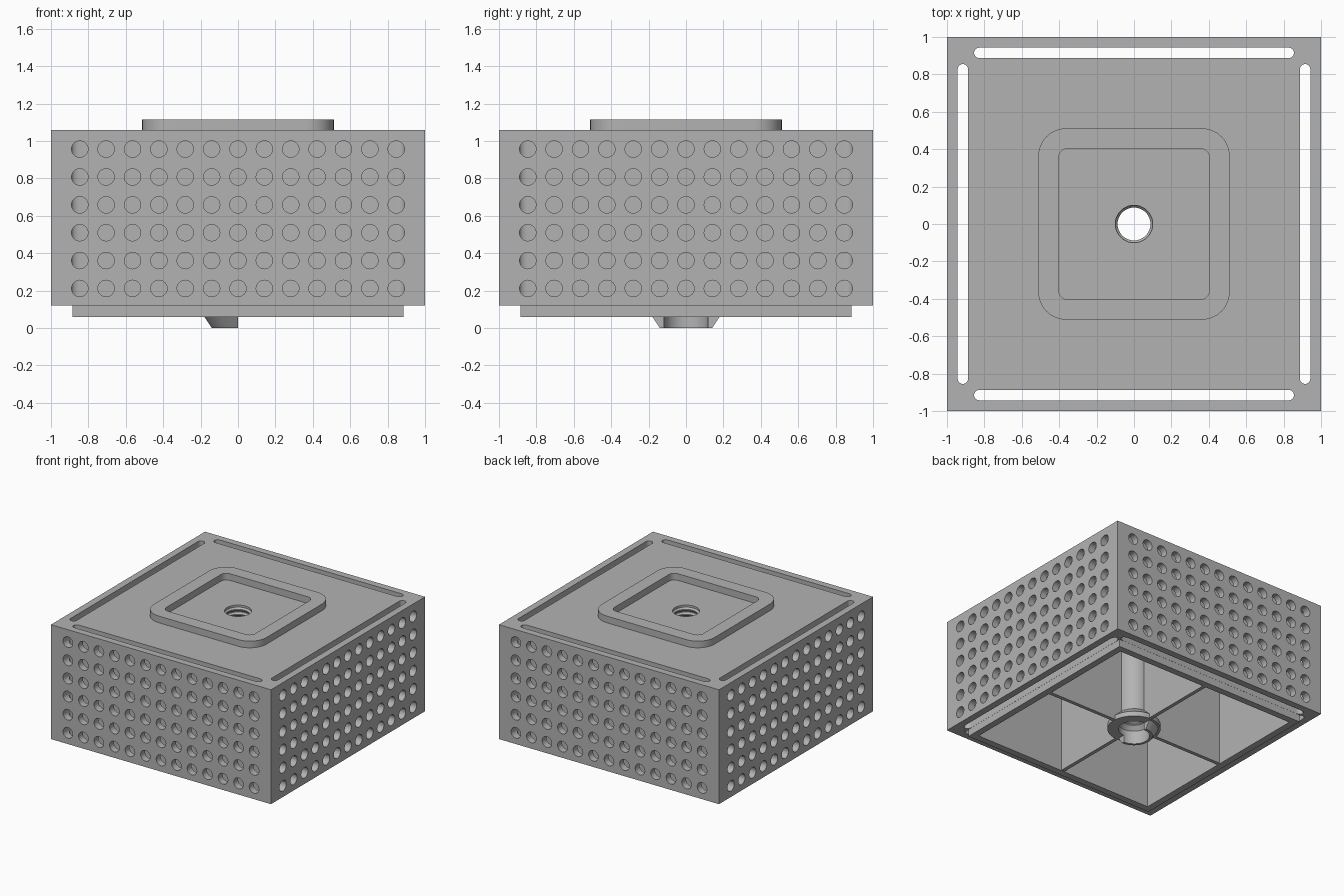
import bpy, bmesh
from math import sin, cos, pi, radians
from mathutils import Matrix

if "Cube" in bpy.data.objects:
    bpy.data.objects.remove(bpy.data.objects["Cube"])

grey = bpy.data.materials.new("plain grey")
grey.use_nodes = True
COLOUR = (0.45, 0.45, 0.45, 1)
grey.diffuse_color = COLOUR
grey.node_tree.nodes["Principled BSDF"].inputs["Base Color"].default_value = COLOUR


def finish(bm, name, smooth=True):
    bmesh.ops.recalc_face_normals(bm, faces=bm.faces)
    mesh = bpy.data.meshes.new(name)
    bm.to_mesh(mesh)
    bm.free()
    mesh.materials.append(grey)
    ob = bpy.data.objects.new(name, mesh)
    bpy.context.collection.objects.link(ob)
    if smooth:
        shade(ob)
    return ob


def shade(ob):
    bpy.ops.object.select_all(action='DESELECT')
    ob.select_set(True)
    bpy.context.view_layer.objects.active = ob
    bpy.ops.object.shade_smooth_by_angle(angle=radians(30))


def add_box(bm, x0, x1, y0, y1, z0, z1):
    size = Matrix.Diagonal((x1 - x0, y1 - y0, z1 - z0, 1))
    place = Matrix.Translation(((x0 + x1) / 2, (y0 + y1) / 2, (z0 + z1) / 2))
    bmesh.ops.create_cube(bm, size=1, matrix=place @ size)


def add_prism(bm, points, z0, z1):
    low, high = ([bm.verts.new((x, y, z)) for x, y in points] for z in (z0, z1))
    bm.faces.new(low)
    bm.faces.new(high)
    for i in range(len(points)):
        j = (i + 1) % len(points)
        bm.faces.new((low[i], low[j], high[j], high[i]))


def lathe(bm, profile, sweep=2 * pi, start=0, steps=48):
    # closed profile of (radius, height) turned about z
    closed = sweep > 6
    rings = []
    for k in range(steps if closed else steps + 1):
        a = start + sweep * k / steps
        rings.append([bm.verts.new((r * cos(a), r * sin(a), z)) for r, z in profile])
    n = len(profile)
    for k in range(steps):
        p, q = rings[k], rings[(k + 1) % len(rings)]
        for i in range(n):
            j = (i + 1) % n
            bm.faces.new((p[i], p[j], q[j], q[i]))
    if not closed:
        bm.faces.new(rings[0])
        bm.faces.new(rings[-1])


def slot_points(reach, centre, half, y):
    # long slot with rounded ends
    pts = []
    for side in (1, -1):
        for k in range(13):
            a = -pi / 2 + pi * k / 12
            pts.append((side * (centre + (reach - centre) * cos(a)), y + side * half * sin(a)))
    return pts


def four_sides(build):
    # repeats a part on each side of the square
    bm = bmesh.new()
    for k in range(4):
        part = bmesh.new()
        build(part)
        part.transform(Matrix.Rotation(k * pi / 2, 4, 'Z'))
        temp = bpy.data.meshes.new("temp")
        part.to_mesh(temp)
        part.free()
        bm.from_mesh(temp)
        bpy.data.meshes.remove(temp)
    return bm


def cut(ob, bm, name):
    cutter = finish(bm, name, False)
    cutter.hide_render = True
    mod = ob.modifiers.new(name, 'BOOLEAN')
    mod.operation = 'DIFFERENCE'
    mod.solver = 'EXACT'
    mod.object = cutter
    bpy.context.view_layer.objects.active = ob
    bpy.ops.object.modifier_apply(modifier=name)
    bpy.data.objects.remove(cutter)


BASE, TOP, CEILING = 0.12, 1.06, 1.0
INNER, CAVITY = 0.885, 0.83

# outer block with open underside
bm = bmesh.new()
add_box(bm, -1, 1, -1, 1, BASE, TOP)
body = finish(bm, "perforated_body", False)
bm = bmesh.new()
add_box(bm, -CAVITY, CAVITY, -CAVITY, CAVITY, 0, CEILING)
cut(body, bm, "cavity_cutter")

# slots along each wall, narrower in the top plate
cut(body, four_sides(lambda b: add_prism(
    b, slot_points(0.89, 0.845, 0.029, -0.915), 0, CEILING)), "gap_cutter")
cut(body, four_sides(lambda b: add_prism(
    b, slot_points(0.855, 0.826, 0.028, -0.915), 0.98, 1.2)), "top_slot_cutter")


# rows of round holes in the outer walls
def hole_grid(b):
    turn = Matrix.Rotation(pi / 2, 4, 'X')
    for col in range(13):
        for row in range(6):
            place = Matrix.Translation((0.141 * (col - 6), -0.975, 0.212 + 0.149 * row))
            bmesh.ops.create_cone(b, cap_ends=True, segments=24, radius1=0.044,
                                  radius2=0.044, depth=0.12, matrix=place @ turn)


cut(body, four_sides(hole_grid), "hole_cutter")
bm = bmesh.new()
bmesh.ops.create_cone(bm, cap_ends=True, segments=48, radius1=0.13, radius2=0.13,
                      depth=1, matrix=Matrix.Translation((0, 0, TOP)))
cut(body, bm, "bore_cutter")
shade(body)

# skirt below the block
bm = four_sides(lambda b: add_prism(b, [(-INNER, -INNER), (INNER, -INNER),
                                        (CAVITY, -CAVITY), (-CAVITY, -CAVITY)], 0.06, BASE))
bmesh.ops.remove_doubles(bm, verts=bm.verts, dist=0.0001)
finish(bm, "bottom_skirt", False)

# cross ribs inside the cavity
bm = four_sides(lambda b: add_box(b, -0.015, 0.015, -CAVITY, -0.125, 0.065, CEILING))
finish(bm, "cross_ribs", False)


# raised frame on the top
def rounded_square(half, radius):
    pts = []
    for q in range(4):
        for k in range(13):
            a = q * pi / 2 + k * pi / 24
            cx = (half - radius) * (1 if q in (0, 3) else -1)
            cy = (half - radius) * (1 if q < 2 else -1)
            pts.append((cx + radius * cos(a), cy + radius * sin(a)))
    return pts


bm = bmesh.new()
outline = [(0.512, 0.15, TOP), (0.512, 0.15, 1.115), (0.403, 0.05, 1.115), (0.403, 0.05, TOP)]
loops = [[bm.verts.new((x, y, z)) for x, y in rounded_square(h, r)] for h, r, z in outline]
for a, b in zip(loops, loops[1:]):
    for i in range(len(a)):
        j = (i + 1) % len(a)
        bm.faces.new((a[i], a[j], b[j], b[i]))
finish(bm, "raised_frame")

# central tube with threaded bore and flange
thread = []
z = 0.13
while z < TOP - 0.03:
    thread += [(0.1, z), (0.088, z + 0.013), (0.088, z + 0.02), (0.1, z + 0.033)]
    z += 0.04
profile = [(0.118, 0.06), (0.118, 0.11)] + thread + [
    (0.1, TOP), (0.13, TOP), (0.13, 1.03), (0.135, 1.03),
    (0.135, 0.16), (0.2, 0.1), (0.2, 0.06)]
bm = bmesh.new()
lathe(bm, profile)
finish(bm, "threaded_tube")

# half collar under the tube
bm = bmesh.new()
lathe(bm, [(0.118, 0.06), (0.118, 0), (0.14, 0), (0.18, 0.06)], pi, pi / 2, 24)
finish(bm, "half_collar")
